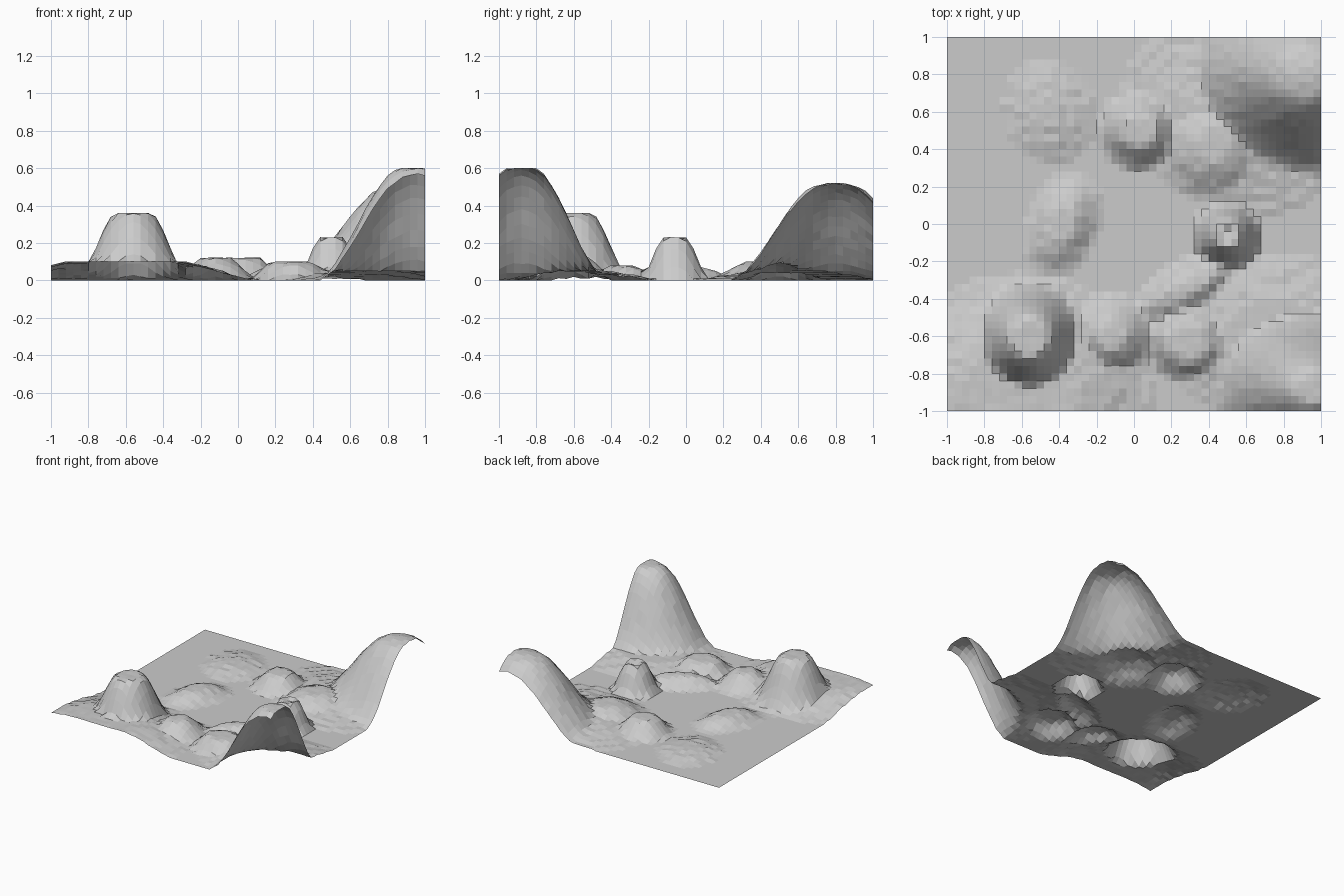
import bpy
import bmesh
import math
import random

random.seed(4)
cube = bpy.data.objects.get("Cube")
if cube:
    bpy.data.objects.remove(cube)

# Ground colour
grey = bpy.data.materials.new("stone grey")
grey.use_nodes = True
colour = (0.6, 0.6, 0.6, 1)
grey.diffuse_color = colour
grey.node_tree.nodes["Principled BSDF"].inputs["Base Color"].default_value = colour

# Hills: centre x, centre y, radius x, radius y, height, flat-top share, turn in degrees
HILLS = [
    (0.95, -0.88, 0.55, 0.47, 0.60, 0.13, 0),    # tall corner hill
    (0.92, 0.80, 0.68, 0.58, 0.515, 0.13, 0),    # back corner hill
    (-0.56, -0.61, 0.31, 0.33, 0.365, 0.27, 0),  # round hill
    (0.50, -0.06, 0.19, 0.19, 0.235, 0.30, 0),   # small knoll
    (0.03, 0.50, 0.23, 0.23, 0.125, 0.30, 0),    # low mounds
    (0.42, 0.42, 0.32, 0.32, 0.10, 0.25, 0),
    (-0.45, 0.60, 0.27, 0.32, 0.035, 0.30, 20),
    (-0.38, 0.00, 0.20, 0.32, 0.07, 0.25, -20),
    (-0.12, -0.60, 0.24, 0.24, 0.12, 0.25, 0),
    (0.29, -0.63, 0.24, 0.22, 0.095, 0.45, 0),
    (0.28, -0.34, 0.34, 0.15, 0.075, 0.30, 30),
]
# Broad gentle slopes below the hills
SLOPES = [
    (-0.60, -0.90, 0.75, 0.68, 0.10, 0.35, 0),
    (0.50, 0.55, 0.70, 0.52, 0.06, 0.10, -35),
    (0.75, -0.60, 0.70, 0.50, 0.05, 0.30, 0),
]


def mound(x, y, cx, cy, rx, ry, height, flat, turn):
    """Height of one smooth flat-topped mound."""
    a = math.radians(turn)
    dx, dy = x - cx, y - cy
    u = dx * math.cos(a) + dy * math.sin(a)
    v = dy * math.cos(a) - dx * math.sin(a)
    t = (math.hypot(u / rx, v / ry) - flat) / (1 - flat)
    t = min(max(t, 0), 1)
    return height * (1 - t * t * (3 - 2 * t))


def ground_height(x, y):
    z = max(mound(x, y, *m) for m in HILLS + SLOPES)
    z -= mound(x, y, 0.5, -0.05, 0.08, 0.08, 0.03, 0, 0)  # dent in the knoll
    if z < 0.004:
        return 0
    # fine terraces and slight roughness
    step = 0.01
    return max(0, round(z / step) * step + random.uniform(-0.002, 0.002))


# Terrain sheet
bm = bmesh.new()
bmesh.ops.create_grid(bm, x_segments=50, y_segments=50, size=1)
for vert in bm.verts:
    vert.co.z = ground_height(vert.co.x, vert.co.y)
mesh = bpy.data.meshes.new("terrain")
bm.to_mesh(mesh)
bm.free()
mesh.materials.append(grey)
terrain = bpy.data.objects.new("terrain", mesh)
bpy.context.collection.objects.link(terrain)
